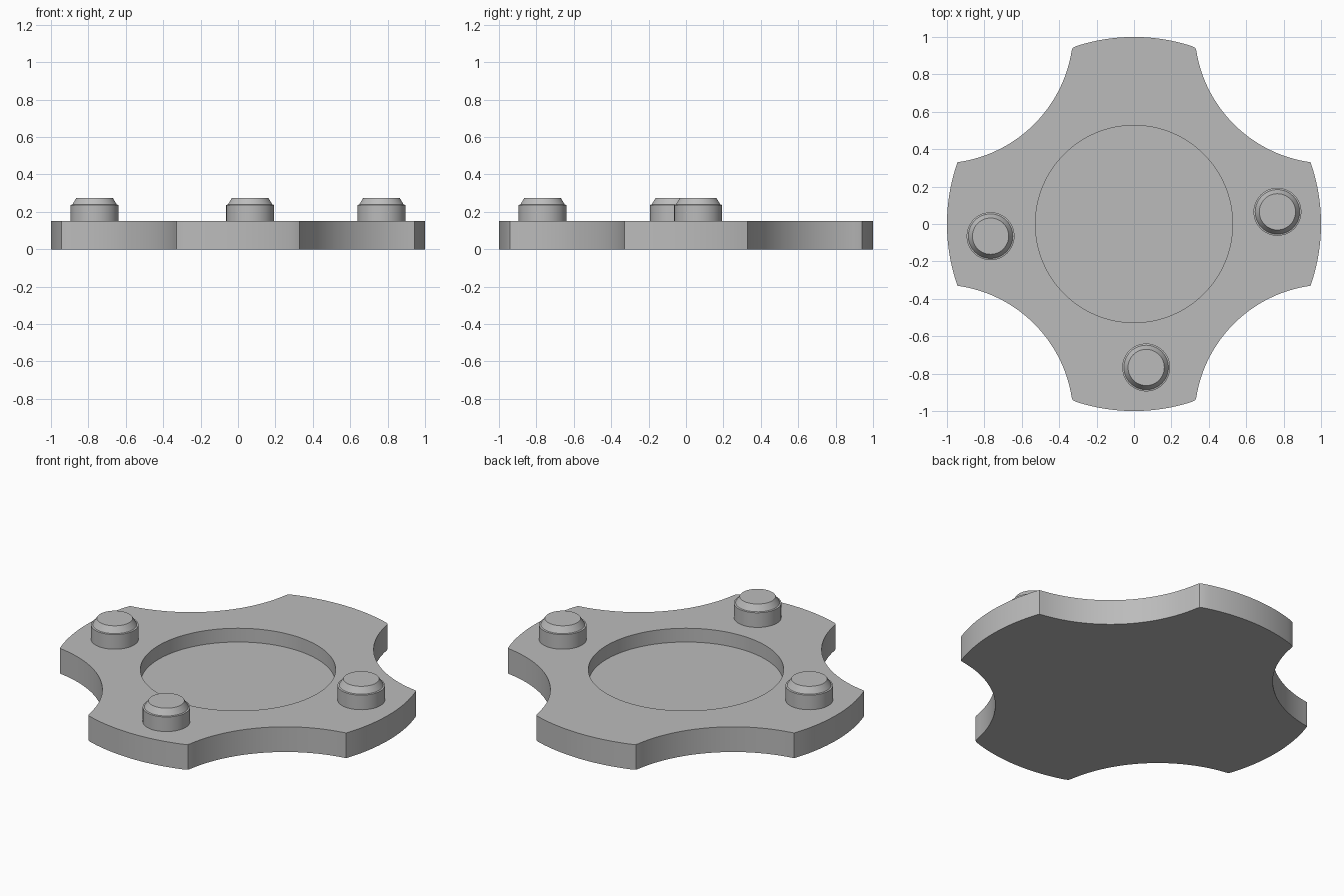
import bpy, bmesh, math

if "Cube" in bpy.data.objects:
    bpy.data.objects.remove(bpy.data.objects["Cube"])

grey = bpy.data.materials.new("plain grey")
grey.diffuse_color = (0.5, 0.5, 0.5, 1)
grey.use_nodes = True
grey.node_tree.nodes["Principled BSDF"].inputs["Base Color"].default_value = grey.diffuse_color


def arc(cx, cy, r, a0, a1, n):
    """Points on an arc from angle a0 to a1, both ends included."""
    return [(cx + r * math.cos(a0 + (a1 - a0) * i / n),
             cy + r * math.sin(a0 + (a1 - a0) * i / n)) for i in range(n + 1)]


def circle(r, n):
    return arc(0, 0, r, 0, math.tau * (n - 1) / n, n - 1)


def stack(name, rings, loc=(0, 0, 0)):
    """Solid from (outline, z) rings joined in order, capped at both ends."""
    bm = bmesh.new()
    loops = [[bm.verts.new((x, y, z)) for x, y in pts] for pts, z in rings]
    n = len(loops[0])
    for a, b in zip(loops, loops[1:]):
        for i in range(n):
            j = (i + 1) % n
            bm.faces.new((a[i], a[j], b[j], b[i]))
    bm.faces.new(loops[0][::-1])
    bm.faces.new(loops[-1])
    mesh = bpy.data.meshes.new(name)
    bm.to_mesh(mesh)
    bm.free()
    mesh.materials.append(grey)
    ob = bpy.data.objects.new(name, mesh)
    ob.location = loc
    bpy.context.collection.objects.link(ob)
    bpy.ops.object.select_all(action='DESELECT')
    ob.select_set(True)
    bpy.context.view_layer.objects.active = ob
    bpy.ops.object.shade_smooth_by_angle(angle=math.radians(25))
    return ob


# Plate outline: one quadrant, counter-clockwise from +x to +y
end = math.atan2(0.33, 0.944)
C, R = 1.04, 0.716                      # scallop centre on the diagonal, radius
s0 = math.atan2(0.33 - C, 0.944 - C)
s1 = math.atan2(0.925 - C, 0.333 - C) 
quad = arc(0, 0, 1, 0, end, 10)
quad += arc(C, C, R, s0 % math.tau, s1 % math.tau, 32)[1:]
quad += [(0.328, 0.941), (0.311, 0.95)]  # small rounded corner
quad += arc(0, 0, 1, math.atan2(0.95, 0.311), math.pi / 2, 10)[1:]

# Mirror the quadrant into the full outline
half = quad + [(-x, y) for x, y in quad[-2::-1]]
outline = half + [(x, -y) for x, y in half[-2:0:-1]]

# Pocket circle shares the outline's directions so the rings match up
pocket = [(0.527 * x / math.hypot(x, y), 0.527 * y / math.hypot(x, y))
          for x, y in outline]
stack("plate", [(outline, 0), (outline, 0.15), (pocket, 0.15), (pocket, 0.068)])

# Three stepped, bevelled pegs, a quarter turn apart
N = 48
peg = [(circle(0.128, N), 0.14), (circle(0.128, N), 0.237),
       (circle(0.119, N), 0.239), (circle(0.097, N), 0.275)]
for name, x, y in (("left_peg", -0.767, -0.065), ("front_peg", 0.065, -0.767),
                   ("right_peg", 0.767, 0.065)):
    stack(name, peg, (x, y, 0))
